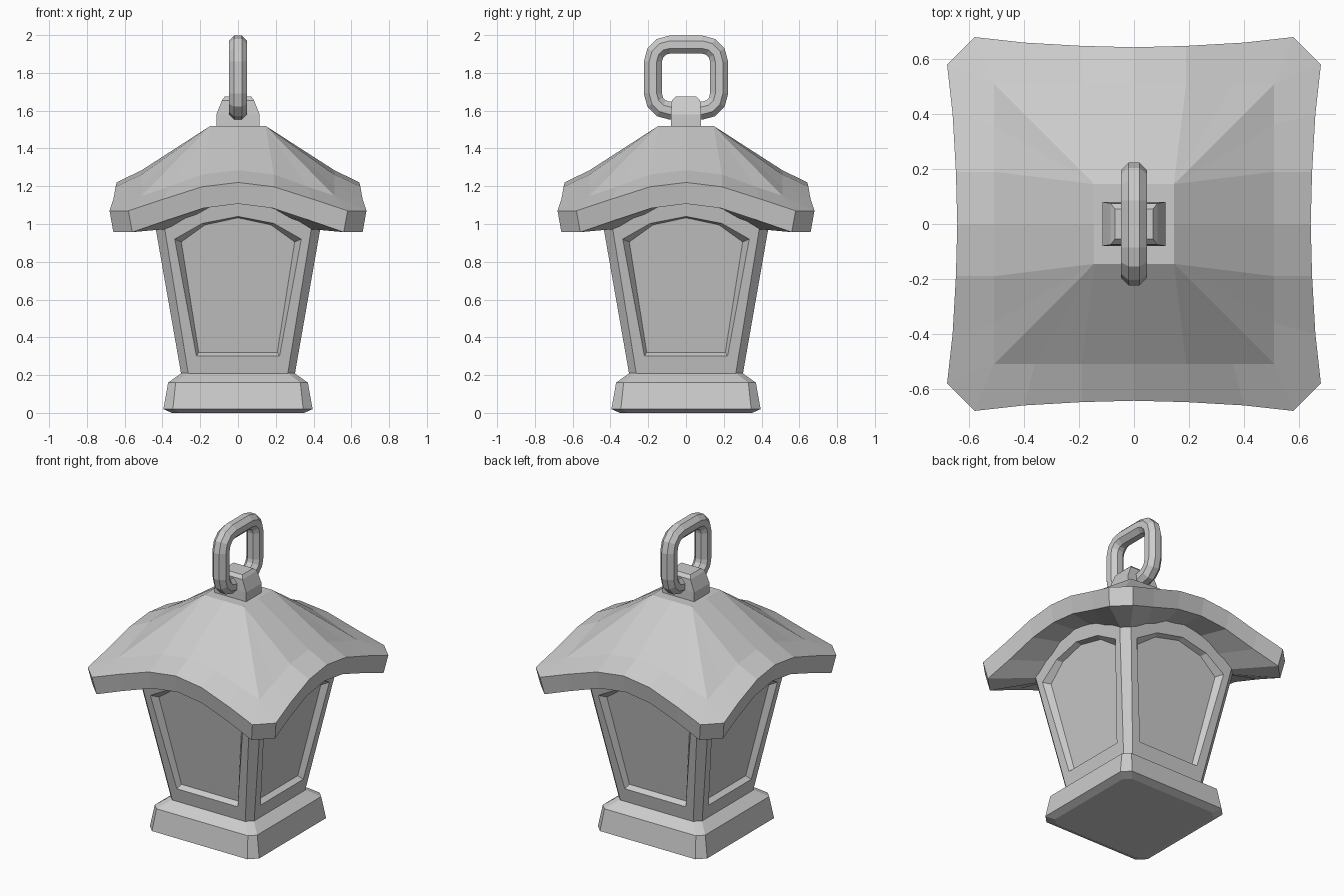
import bpy, bmesh, math
from mathutils import Matrix, Vector

cube = bpy.data.objects.get("Cube")
if cube:
    bpy.data.objects.remove(cube)

stone = bpy.data.materials.new("plain_grey")
stone.use_nodes = True
GREY = (0.6, 0.6, 0.6, 1.0)
stone.diffuse_color = GREY
stone.node_tree.nodes["Principled BSDF"].inputs["Base Color"].default_value = GREY


def finish(name, bm):
    """Weld the seams, face everything outward and make a flat shaded object."""
    bmesh.ops.remove_doubles(bm, verts=bm.verts, dist=0.0005)
    bmesh.ops.recalc_face_normals(bm, faces=bm.faces)
    mesh = bpy.data.meshes.new(name)
    bm.to_mesh(mesh)
    bm.free()
    mesh.materials.append(stone)
    obj = bpy.data.objects.new(name, mesh)
    bpy.context.collection.objects.link(obj)
    return obj


def loft(name, rings, cap=True, loop=False):
    """Skin a list of equally long point rings."""
    bm = bmesh.new()
    rows = [[bm.verts.new(p) for p in ring] for ring in rings]
    pairs = list(zip(rows, rows[1:])) + ([(rows[-1], rows[0])] if loop else [])
    for a, b in pairs:
        for i in range(len(a)):
            j = (i + 1) % len(a)
            bm.faces.new((a[i], a[j], b[j], b[i]))
    if cap:
        bm.faces.new(rows[0])
        bm.faces.new(rows[-1])
    return finish(name, bm)


def four_sides(points):
    """Repeat one front side, given as (x, outward, z), around the z axis."""
    ring = []
    for k in range(4):
        turn = Matrix.Rotation(k * math.pi / 2, 3, 'Z')
        ring += [turn @ Vector((x, -d, z)) for x, d, z in points]
    return ring


def square(half, cut, z):
    return four_sides([(cut - half, half, z), (half - cut, half, z)])


# Base: stepped plinth with clipped corners
loft("base", [square(0.35, 0.04, 0), square(0.395, 0.05, 0.02),
              square(0.37, 0.04, 0.16), square(0.30, 0.035, 0.21)])

# Body: flaring box with clipped corners and a recessed arched panel per side
BOTTOM, TOP = 0.2, 1.14


def wall(x, z, depth=0.0):
    return (x, 0.30 + 0.175 * (z - BOTTOM) - depth, z)


def mirrored(half):
    """Complete a right half outline whose last point is on the centre line."""
    return half + [(-x, z) for x, z in reversed(half[:-1])]


outer = mirrored([(0.22, 0.30), (0.335, 0.92), (0.19, 1.003), (0, 1.04)])
inner = mirrored([(0.208, 0.32), (0.30, 0.905), (0.175, 0.995), (0, 1.033)])
low, high = 0.262, 0.415
frame = [(low, BOTTOM), (high, TOP), (-high, TOP), (-low, BOTTOM)]

bm = bmesh.new()
corners = []
for k in range(4):
    turn = Matrix.Rotation(k * math.pi / 2, 3, 'Z')

    def add(points, depth=0.0):
        out = []
        for x, z in points:
            px, d, pz = wall(x, z, depth)
            out.append(bm.verts.new(turn @ Vector((px, -d, pz))))
        return out

    f, o, n = add(frame), add(outer), add(inner, 0.035)
    bm.faces.new((f[0], f[1], o[1], o[0]))
    bm.faces.new([f[1], f[2]] + o[5:0:-1])
    bm.faces.new((f[2], f[3], o[6], o[5]))
    bm.faces.new((f[3], f[0], o[0], o[6]))
    for i in range(len(o)):
        j = (i + 1) % len(o)
        bm.faces.new((o[i], o[j], n[j], n[i]))
    bm.faces.new(n)
    corners.append(f)
for k in range(4):
    a, b = corners[k], corners[(k + 1) % 4]
    bm.faces.new((a[0], b[3], b[2], a[1]))
bm.faces.new([v for f in corners for v in (f[3], f[0])])
bm.faces.new([v for f in corners for v in (f[2], f[1])])
finish("body", bm)


# Roof: sagging canopy whose rim arches up in the middle of each side
def roof_ring(half):
    return four_sides([(-x, d, z) for x, d, z in half] +
                      [(x, d, z) for x, d, z in reversed(half[:-1])])


rim = [(0.58, 0.68, 1.07), (0.40, 0.66, 1.13), (0.19, 0.648, 1.197), (0, 0.643, 1.22)]
lip = [(x * 0.965, d - 0.02, z - 0.113) for x, d, z in rim]
under = [(x * 0.6, 0.36, z + 0.02) for x, d, z in lip]
slope = [(0.51, 0.51, 1.15), (0.36, 0.51, 1.2), (0.19, 0.51, 1.262), (0, 0.51, 1.285)]
crown = [(0.145, 0.145, 1.52)] * 3 + [(0, 0.145, 1.52)]
loft("roof", [roof_ring(r) for r in (under, lip, rim, slope, crown)])


# Hanger block on the crown
def rectangle(x, y, z):
    return [(-x, -y, z), (x, -y, z), (x, y, z), (-x, y, z)]


loft("hanger_block", [rectangle(0.115, 0.08, 1.51), rectangle(0.115, 0.08, 1.58),
                      rectangle(0.085, 0.075, 1.655), rectangle(0.07, 0.055, 1.675)])

# Hanging ring: octagonal tube along a rounded square
HALF, ROUND, TUBE, MIDDLE = 0.175, 0.09, 0.049, 1.775
rings = []
for q in range(4):
    centre = Matrix.Rotation(q * math.pi / 2, 2) @ Vector((HALF - ROUND, HALF - ROUND))
    for s in range(4):
        a = (q + s / 3) * math.pi / 2
        ring = []
        for t in range(8):
            b = (t + 0.5) * math.pi / 4
            r = ROUND + TUBE * 1.06 * math.cos(b)
            ring.append((TUBE * 1.06 * math.sin(b), centre.x + r * math.cos(a),
                         MIDDLE + centre.y + r * math.sin(a)))
        rings.append(ring)
loft("hanging_ring", rings, cap=False, loop=True)
